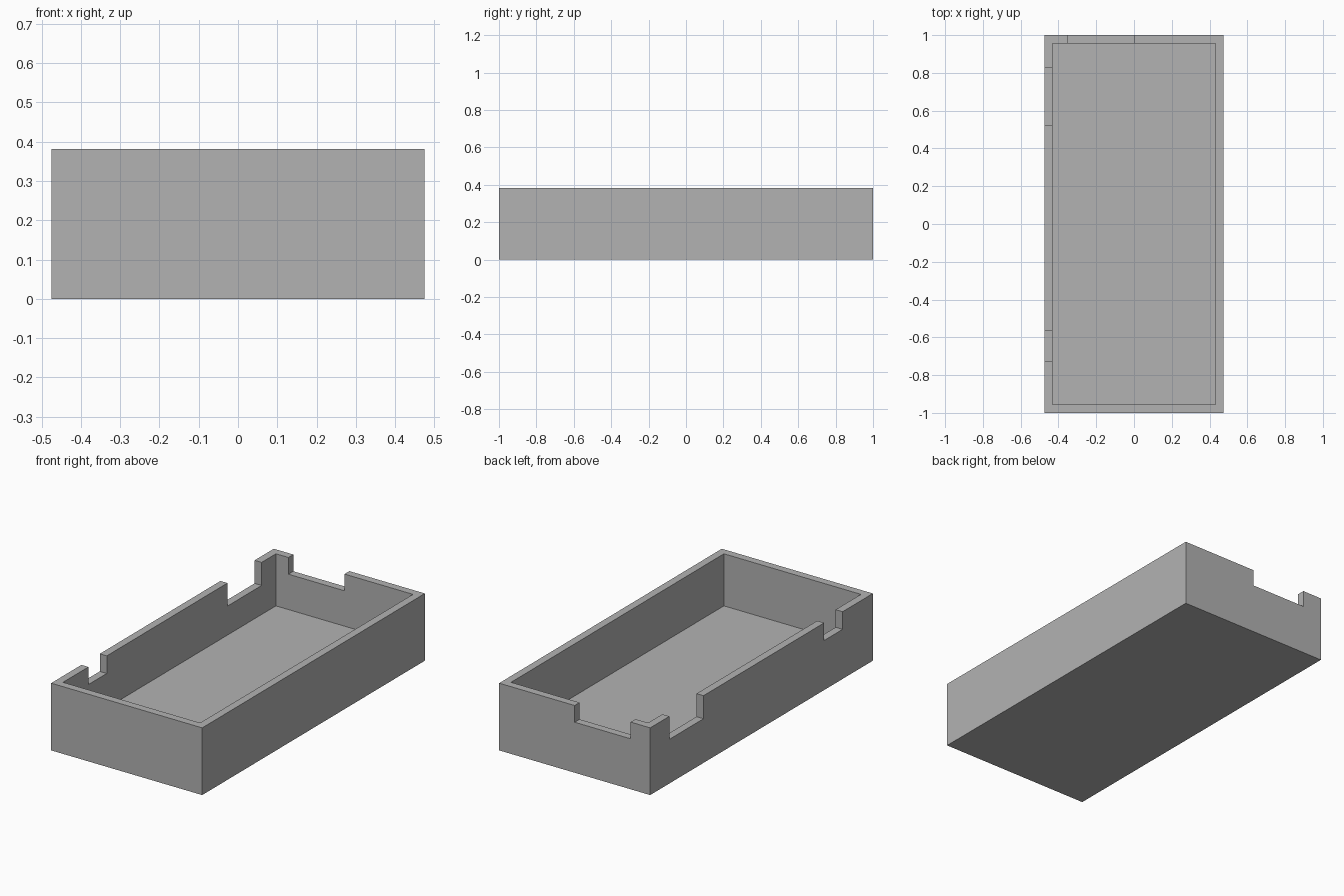
import bpy

# Remove the default cube
cube = bpy.data.objects.get("Cube")
if cube:
    bpy.data.objects.remove(cube, do_unlink=True)

W, L, H = 0.475, 1.0, 0.382   # half width, half length, height
WALL, FLOOR = 0.044, 0.086    # wall and floor thickness
OVER = 0.05                   # how far cutters overshoot the surfaces


def box(name, low, high):
    """Axis-aligned box between two corners."""
    centre = [(a + b) / 2 for a, b in zip(low, high)]
    bpy.ops.mesh.primitive_cube_add(size=1, location=centre)
    obj = bpy.context.object
    obj.name = name
    obj.scale = [b - a for a, b in zip(low, high)]
    bpy.ops.object.transform_apply(location=True, rotation=False, scale=True)
    return obj


def cut(target, name, low, high):
    """Subtract a box from the target, then discard the cutter."""
    cutter = box(name, low, high)
    cutter.hide_render = True
    mod = target.modifiers.new(name, "BOOLEAN")
    mod.operation = "DIFFERENCE"
    mod.solver = "EXACT"
    mod.object = cutter
    bpy.context.view_layer.objects.active = target
    bpy.ops.object.modifier_apply(modifier=mod.name)
    bpy.data.objects.remove(cutter, do_unlink=True)


# Material
grey = bpy.data.materials.new("light_grey")
grey.use_nodes = True
colour = (0.448, 0.448, 0.448, 1)
grey.diffuse_color = colour
grey.node_tree.nodes["Principled BSDF"].inputs["Base Color"].default_value = colour

# Open tray: solid block with a hollowed inside
tray = box("open_tray", (-W, -L, 0), (W, L, H))
cut(tray, "cavity", (WALL - W, WALL - L, FLOOR), (W - WALL, L - WALL, H + OVER))

# Notches in the right wall: start, end, depth
for start, end, depth in ((0.521, 0.828, 0.131), (-0.728, -0.563, 0.1)):
    cut(tray, "side_notch", (-W - OVER, start, H - depth),
        (-W + WALL + OVER, end, H + OVER))

# Notch in the back wall
cut(tray, "back_notch", (-0.352, L - WALL - OVER, H - 0.095), (0, L + OVER, H + OVER))

tray.data.materials.clear()
tray.data.materials.append(grey)
for face in tray.data.polygons:
    face.material_index = 0
    face.use_smooth = False
